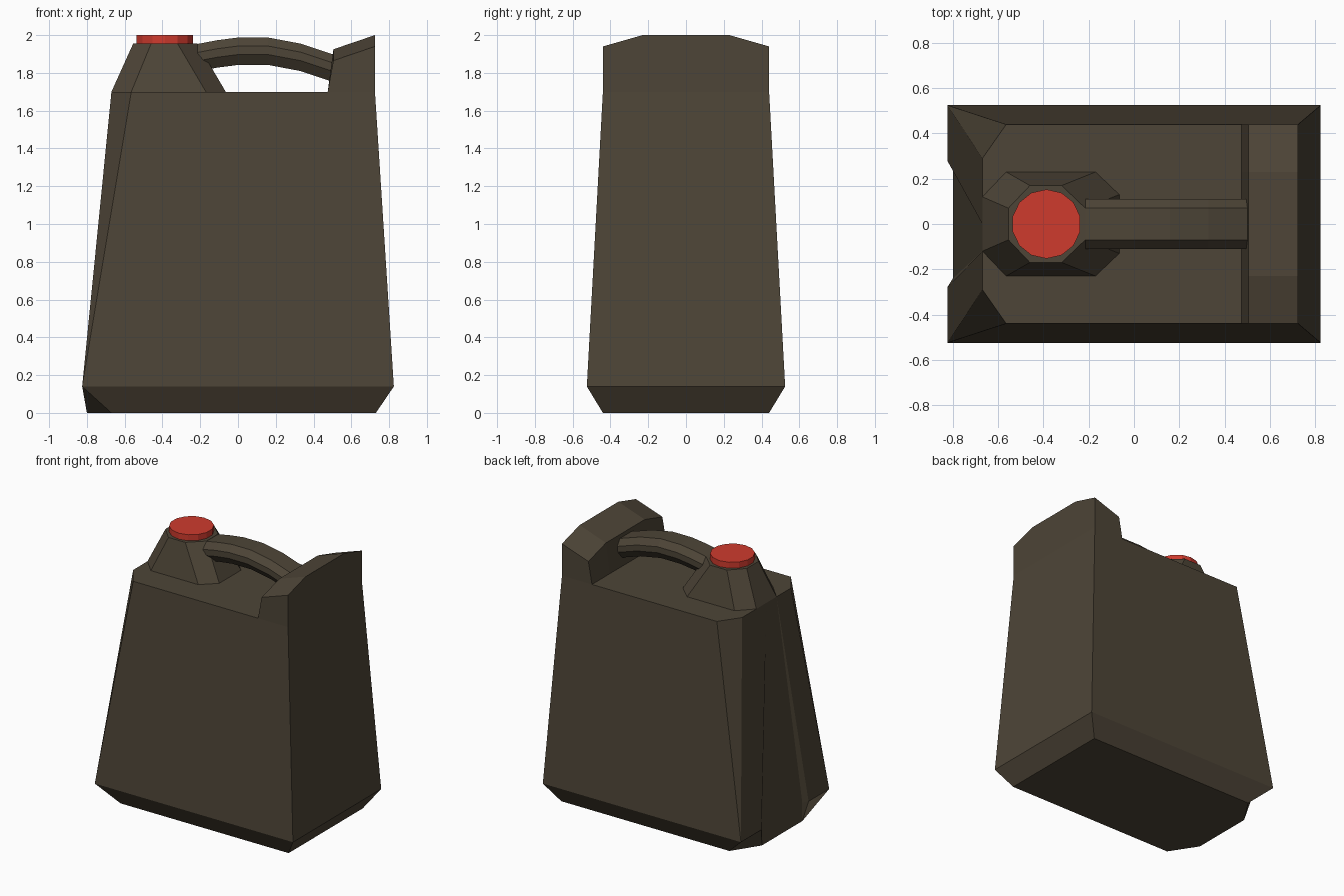
import bpy, bmesh, math

if "Cube" in bpy.data.objects:
    bpy.data.objects.remove(bpy.data.objects["Cube"])


def material(name, rgb):
    m = bpy.data.materials.new(name)
    m.diffuse_color = (*rgb, 1)
    m.use_nodes = True
    m.node_tree.nodes["Principled BSDF"].inputs["Base Color"].default_value = m.diffuse_color
    return m


OLIVE = material("dark_olive_plastic", (0.075, 0.059, 0.038))
RED = material("red_plastic", (0.62, 0.043, 0.027))


def loft(name, rings, mat):
    """Skin a stack of equal-length closed rings and cap both ends."""
    bm = bmesh.new()
    vs = [[bm.verts.new(p) for p in r] for r in rings]
    n = len(rings[0])
    for a, b in zip(vs, vs[1:]):
        for i in range(n):
            j = (i + 1) % n
            bm.faces.new((a[i], a[j], b[j], b[i]))
    bm.faces.new(vs[0][::-1])
    bm.faces.new(vs[-1])
    bmesh.ops.remove_doubles(bm, verts=bm.verts, dist=0.0005)
    bmesh.ops.recalc_face_normals(bm, faces=bm.faces)
    me = bpy.data.meshes.new(name)
    bm.to_mesh(me)
    bm.free()
    me.materials.append(mat)
    ob = bpy.data.objects.new(name, me)
    bpy.context.collection.objects.link(ob)
    return ob


def mirrored(half, z):
    """Closed ring at height z from its +y half."""
    return [(x, y, z) for x, y in half] + [(x, -y, z) for x, y in reversed(half)]


# Body: chamfered base, tapered walls, tapering groove down the pouring side
base = mirrored([(.73, .44), (-.67, .44), (-.67, .44), (-.8, .24), (-.8, .24)], 0)
waist = mirrored([(.825, .525), (-.825, .525), (-.825, .525), (-.825, .28), (-.8, .24)], .14)
top = mirrored([(.725, .44), (-.565, .44), (-.67, .29), (-.67, 0), (-.67, 0)], 1.7)
top[5] = top[6] = (-.67, -.12, 1.7)
loft("can_body", [base, waist, top], OLIVE)

# Raised block across the rear, with a sloped top and lowered ends
profile = []
for y, drop in ((-.44, .06), (-.23, 0), (.23, 0), (.44, .06)):
    profile.append([(.475, y, 1.7), (.725, y, 1.7),
                    (.725, y, 2 - drop), (.505, y, 1.925 - drop)])
loft("rear_block", profile, OLIVE)

# Neck: eight-sided tapered spout
neck_base = mirrored([(-.065, .13), (-.17, .23), (-.565, .23), (-.67, .12)], 1.7)
neck_top = mirrored([(-.215, .07), (-.32, .17), (-.46, .17), (-.555, .07)], 1.955)
loft("neck", [neck_base, neck_top], OLIVE)

# Screw cap
circle = [(-.387 + .153 * math.cos(math.tau * (i + .5) / 14),
           .153 * math.sin(math.tau * (i + .5) / 14)) for i in range(14)]
loft("screw_cap", [[(x, y, z) for x, y in circle] for z in (1.95, 2.0)], RED)

# Arched handle between neck and rear block
section = [(.07, 0), (.11, -.045), (.11, -.09), (.07, -.145),
           (-.07, -.145), (-.11, -.09), (-.11, -.045), (-.07, 0)]
path = [(-.215, 1.953), (-.11, 1.973), (0, 1.987), (.16, 1.987), (.33, 1.955), (.505, 1.897)]
loft("handle", [[(x, y, z + dz) for y, dz in section] for x, z in path], OLIVE)
